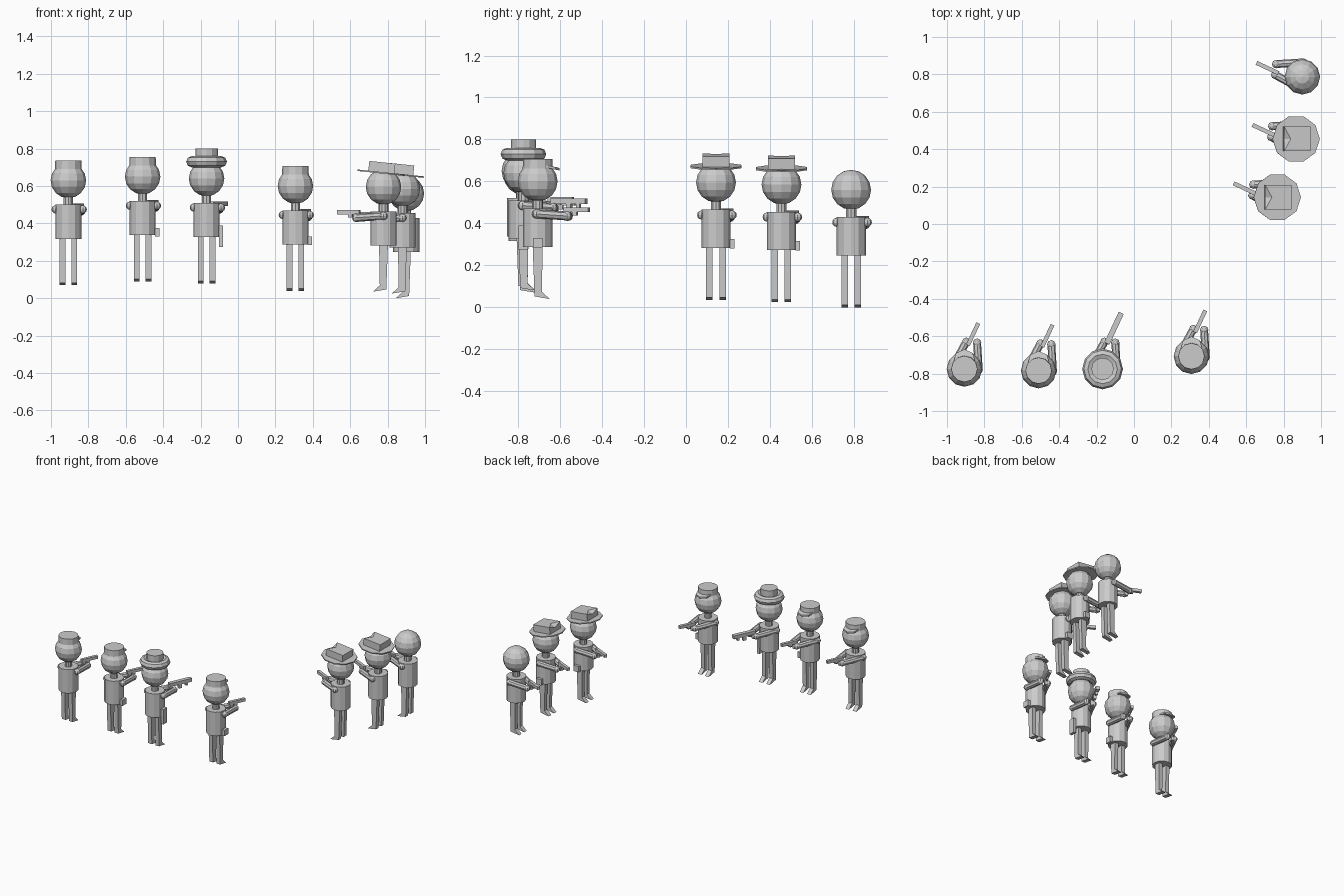
import bpy, bmesh, math
from mathutils import Matrix, Vector

if "Cube" in bpy.data.objects:
    bpy.data.objects.remove(bpy.data.objects["Cube"])

T = Matrix.Translation


def finish(bm, name, place):
    bmesh.ops.recalc_face_normals(bm, faces=bm.faces)
    me = bpy.data.meshes.new(name)
    bm.to_mesh(me)
    bm.free()
    ob = bpy.data.objects.new(name, me)
    ob.matrix_world = place
    bpy.context.collection.objects.link(ob)


def tube(name, place, a, b, r, sides, r2=None):
    a, b = Vector(a), Vector(b)
    bm = bmesh.new()
    rot = (b - a).to_track_quat('Z', 'Y').to_matrix().to_4x4()
    bmesh.ops.create_cone(bm, cap_ends=True, segments=sides, radius1=r,
                          radius2=r if r2 is None else r2, depth=(b - a).length,
                          matrix=T((a + b) / 2) @ rot)
    finish(bm, name, place)


def ball(name, place, c, r, u=12, v=8):
    bm = bmesh.new()
    bmesh.ops.create_uvsphere(bm, u_segments=u, v_segments=v, radius=r, matrix=T(c))
    finish(bm, name, place)


def box(name, place, c, size):
    bm = bmesh.new()
    bmesh.ops.create_cube(bm, size=1, matrix=T(c) @ Matrix.Diagonal((*size, 1)))
    finish(bm, name, place)


def slab(name, place, pts, vec):
    # closed outline extruded along vec
    bm = bmesh.new()
    f = bm.faces.new([bm.verts.new(p) for p in pts])
    ext = bmesh.ops.extrude_face_region(bm, geom=[f])['geom']
    bmesh.ops.translate(bm, vec=vec, verts=[g for g in ext if isinstance(g, bmesh.types.BMVert)])
    finish(bm, name, place)


def torus(name, place, z, major, minor, n=12, m=8):
    bm = bmesh.new()
    rings = []
    for i in range(n):
        a = math.tau * i / n
        rings.append([bm.verts.new(((major + minor * math.cos(b)) * math.cos(a),
                                    (major + minor * math.cos(b)) * math.sin(a),
                                    z + minor * math.sin(b)))
                      for b in (math.tau * j / m for j in range(m))])
    for i in range(n):
        p, q = rings[i], rings[(i + 1) % n]
        for j in range(m):
            k = (j + 1) % m
            bm.faces.new((p[j], q[j], q[k], p[k]))
    finish(bm, name, place)


def crown(name, place, w, d, h):
    # hat crown with a pinched front
    bm = bmesh.new()
    pts = [(-w, -d, 0), (w, -d, 0), (w, d, 0), (0, d, 0), (-w, d, 0),
           (-w, -d, h), (w, -d, h), (w, d, h), (0, d, h * .6), (-w, d, h), (0, d * .5, h)]
    v = [bm.verts.new(p) for p in pts]
    for f in [(0, 4, 3, 2, 1), (0, 1, 6, 5), (1, 2, 7, 6), (2, 3, 8, 7), (3, 4, 9, 8),
              (4, 0, 5, 9), (5, 6, 10), (6, 7, 10), (7, 8, 10), (8, 9, 10), (9, 5, 10)]:
        bm.faces.new([v[i] for i in f])
    finish(bm, name, place)


def figure(tag, x, y, z, yaw, hat, pouch, rifle=False):
    P = T((x, y, z)) @ Matrix.Rotation(math.radians(yaw), 4, 'Z')
    n = lambda part: f"{tag}_{part}"
    # legs with forward-pointing feet, drawn in side profile
    prof = [(-.024, .26), (-.015, .012), (.057, 0), (.02, .034), (.024, .26)]
    for side, s in (("left", -1), ("right", 1)):
        slab(n(side + "_leg"), P, [(s * .031 - .0155, py, pz) for py, pz in prof], (.031, 0, 0))
    # body
    tube(n("torso"), P, (0, 0, .247), (0, 0, .43), .07, 12)
    tube(n("neck"), P, (0, 0, .42), (0, 0, .485), .026, 10)
    ball(n("head"), P, (0, 0, .56), .095)
    # arms and hands
    for side, a, b in (("left", (-.068, 0, .405), (.01, .145, .395)),
                       ("right", (.077, -.005, .405), (.068, .14, .395))):
        tube(n(side + "_arm"), P, a, b, .021, 8)
        ball(n(side + "_shoulder"), P, a, .022, 8, 6)
        ball(n(side + "_hand"), P, b, .023, 8, 6)
    # gun, angled across the hands
    G = P @ T((.03, .15, .425)) @ Matrix.Rotation(math.radians(-25), 4, 'Z')
    if rifle:
        box(n("gun_barrel"), G, (0, .075, 0), (.03, .18, .026))
        box(n("gun_magazine"), G, (0, .075, -.025), (.02, .025, .04))
        box(n("gun_foregrip"), G, (0, .125, -.02), (.02, .016, .03))
    else:
        box(n("gun_barrel"), G, (0, .04, 0), (.022, .13, .022))
        box(n("gun_guard"), G, (0, .03, -.018), (.012, .025, .02))
    box(n("gun_grip"), G, (0, -.005, -.025), (.02, .024, .05))
    # hip holster
    if pouch:
        lo, hi = pouch
        box(n("holster"), P, (.078, 0, (lo + hi) / 2), (.022, .045, hi - lo))
    # hats
    if hat == "cap":
        tube(n("cap"), P, (0, 0, .605), (0, 0, .666), .072, 12, .07)
        slab(n("cap_visor"), P, [(-.06, .03, .628), (.06, .03, .628), (.045, .085, .616),
                                 (0, .105, .612), (-.045, .085, .616)], (0, 0, .012))
    elif hat == "round":
        tube(n("hat_crown"), P, (0, 0, .61), (0, 0, .72), .06, 12)
        torus(n("hat_brim"), P, .65, .079, .03)
    elif hat == "brimmed":
        H = P @ T((0, .012, .636)) @ Matrix.Rotation(math.radians(6), 4, 'X')
        tube(n("hat_brim"), H, (0, 0, -.004), (0, 0, .004), .127, 10)
        crown(n("hat_crown"), H, .065, .07, .056)


# back-facing row of four
figure("guard_a", -.907, -.775, .07, 0, "cap", None)
figure("guard_b", -.51, -.784, .09, 0, "cap", (.24, .285))
figure("guard_c", -.168, -.775, .08, 0, "round", (.195, .31), True)
figure("guard_d", .307, -.707, .04, 0, "cap", (.245, .29))
# side-facing row of three
figure("rider_a", .778, .143, .035, 90, "brimmed", (.245, .29))
figure("rider_b", .879, .455, .025, 90, "brimmed", (.245, .29))
figure("rider_c", .90, .787, 0, 90, None, None)
